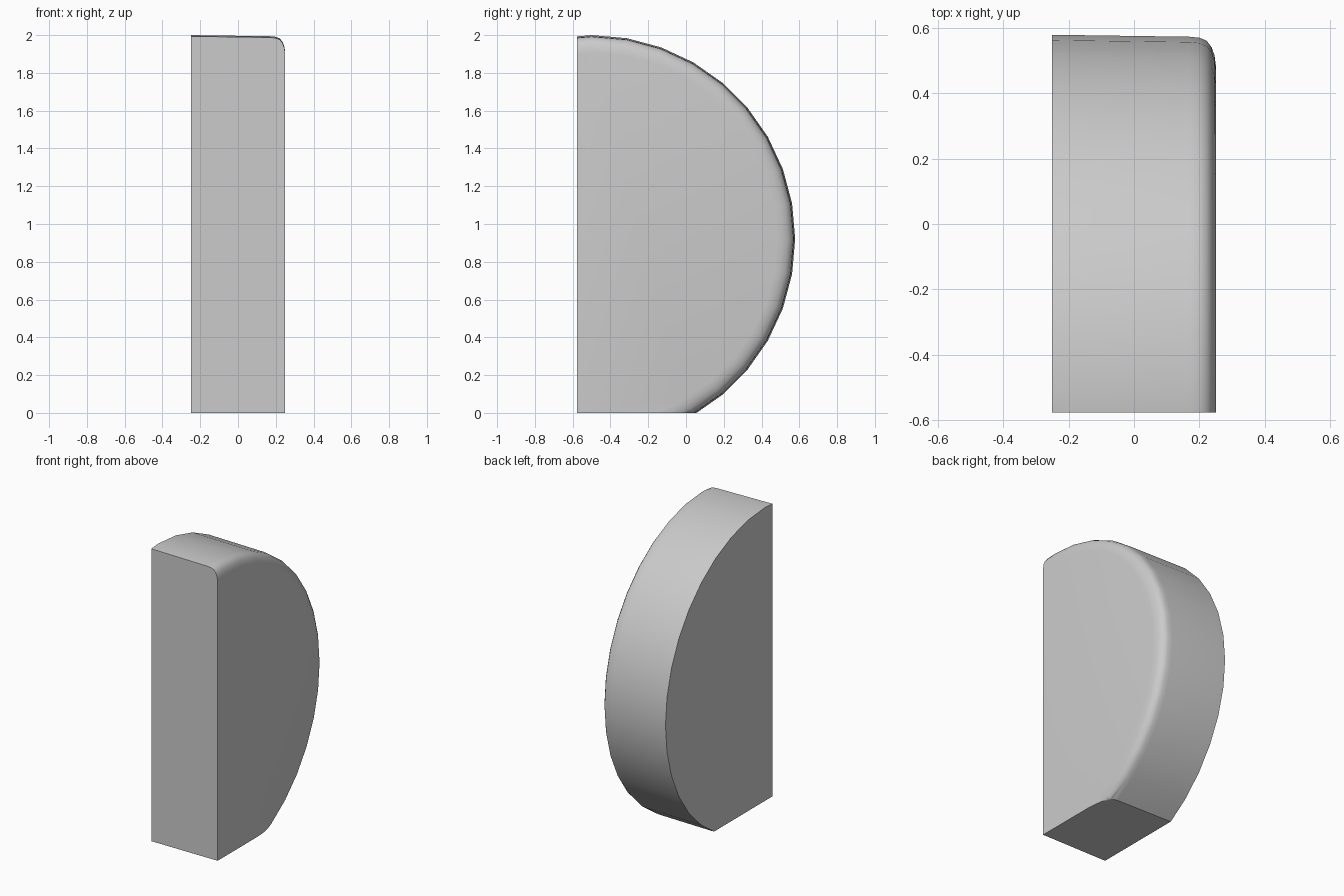
import bpy, bmesh, math

if "Cube" in bpy.data.objects:
    bpy.data.objects.remove(bpy.data.objects["Cube"])

# Disc about the x axis: (x, radius) profile with a soft edge on the right side
CENTRE_Y, CENTRE_Z, SIDES = -0.50, 0.922, 36
CUT_Y = -0.576
PROFILE = [(-0.25, 1.078), (0.17, 1.072), (0.20, 1.069), (0.222, 1.06),
           (0.237, 1.04), (0.246, 1.015), (0.25, 0.985)]

bm = bmesh.new()
rings = []
for x, r in PROFILE:
    ring = []
    for i in range(SIDES):
        a = 2 * math.pi * i / SIDES
        ring.append(bm.verts.new((x, CENTRE_Y + r * math.cos(a), CENTRE_Z + r * math.sin(a))))
    rings.append(ring)
for a, b in zip(rings, rings[1:]):
    for i in range(SIDES):
        j = (i + 1) % SIDES
        bm.faces.new((a[i], a[j], b[j], b[i]))
bm.faces.new(rings[0])
bm.faces.new(rings[-1])


def slice_flat(point, normal):
    """Cut away the outside of a plane and close the opening."""
    geom = bm.verts[:] + bm.edges[:] + bm.faces[:]
    cut = bmesh.ops.bisect_plane(bm, geom=geom, dist=1e-5, plane_co=point,
                                 plane_no=normal, clear_outer=True)
    edges = [e for e in cut["geom_cut"] if isinstance(e, bmesh.types.BMEdge)]
    bmesh.ops.contextual_create(bm, geom=edges)


# Flat front face and flat base
slice_flat((0, CUT_Y, 0), (0, -1, 0))
slice_flat((0, 0, 0), (0, 0, -1))
bmesh.ops.recalc_face_normals(bm, faces=bm.faces[:])

mesh = bpy.data.meshes.new("half_round_block")
bm.to_mesh(mesh)
bm.free()
block = bpy.data.objects.new("half_round_block", mesh)
bpy.context.collection.objects.link(block)

# Smooth rim, sharp cut edges
bpy.context.view_layer.objects.active = block
block.select_set(True)
bpy.ops.object.shade_smooth_by_angle(angle=math.radians(35))
